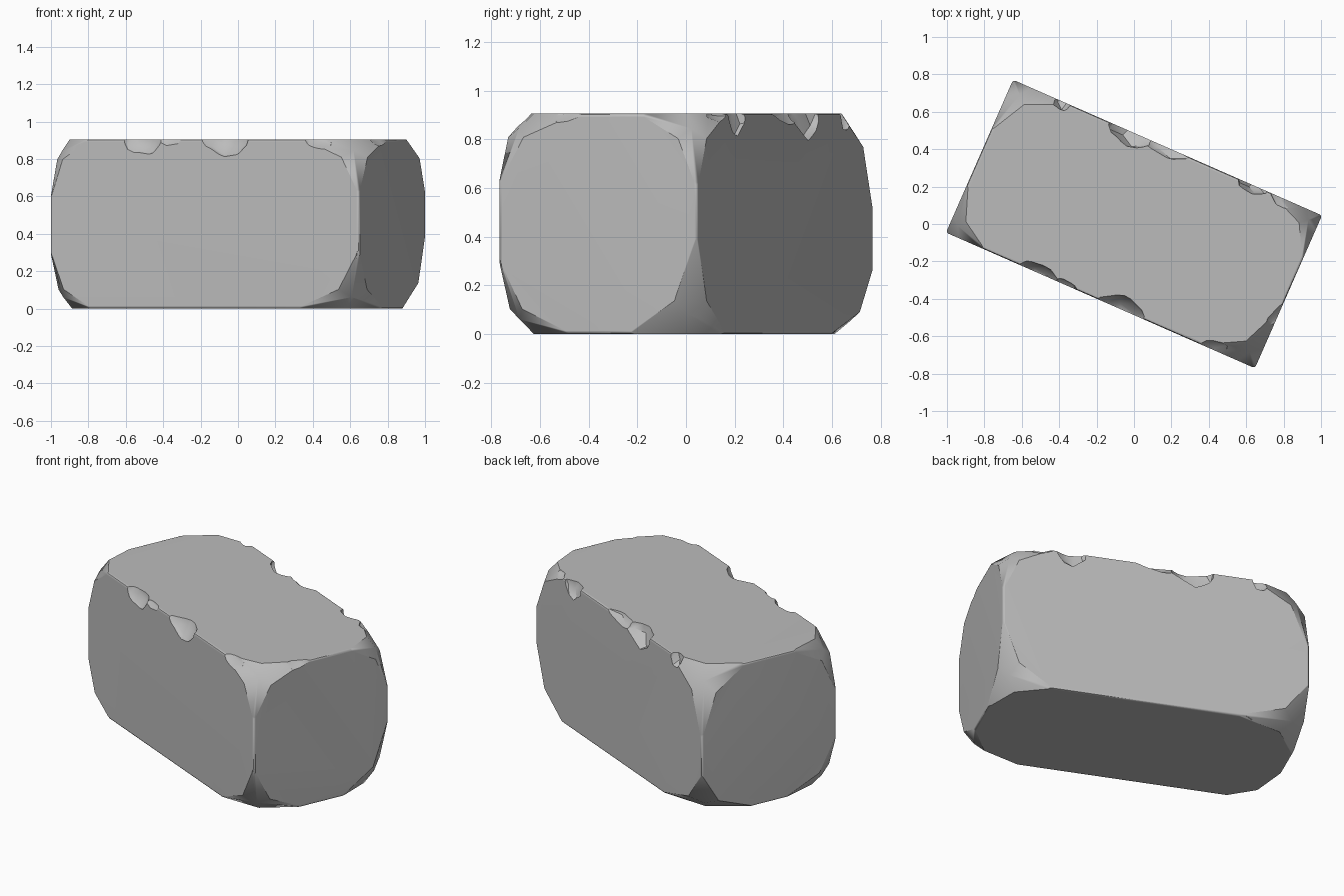
import bpy, bmesh, math, random
from mathutils import Vector, Matrix

random.seed(4)
if "Cube" in bpy.data.objects:
    bpy.data.objects.remove(bpy.data.objects["Cube"])

U, V, H = 0.902, 0.446, 0.905      # half length, half depth, height
HZ = H / 2
TURN = Matrix.Translation((0, 0, HZ)) @ Matrix.Rotation(math.radians(-23.7), 4, "Z")

stone = bpy.data.materials.new("grey stone")
stone.use_nodes = True
stone.diffuse_color = (0.5, 0.5, 0.5, 1)
stone.node_tree.nodes["Principled BSDF"].inputs["Base Color"].default_value = (0.5, 0.5, 0.5, 1)


def make_object(name, bm):
    mesh = bpy.data.meshes.new(name)
    bm.to_mesh(mesh)
    bm.free()
    obj = bpy.data.objects.new(name, mesh)
    bpy.context.collection.objects.link(obj)
    return obj


def slice_off(bm, corner, signs, reach):
    """Cut a corner along the plane that meets its three edges at the given reach."""
    normal = Vector([s / r for s, r in zip(signs, reach)])
    point = corner - Vector((signs[0] * reach[0], 0, 0))
    geom = bm.verts[:] + bm.edges[:] + bm.faces[:]
    cut = bmesh.ops.bisect_plane(bm, geom=geom, dist=1e-5, plane_co=point,
                                 plane_no=normal.normalized(), clear_outer=True)
    rim = [e for e in cut["geom_cut"] if isinstance(e, bmesh.types.BMEdge)]
    if rim:
        bmesh.ops.edgenet_fill(bm, edges=rim)


# Block with narrow worn edges
bm = bmesh.new()
bmesh.ops.create_cube(bm, size=2, matrix=Matrix.Diagonal((U, V, HZ, 1)))
bmesh.ops.bevel(bm, geom=bm.edges[:], offset=0.014, segments=2, profile=0.5, affect="EDGES")

# Broken corners: direction signs and reach along each edge
corners = [
    ((-1, -1, 1), (0.13, 0.17, 0.19)), ((-1, 1, 1), (0.19, 0.17, 0.24)),
    ((1, 1, 1), (0.17, 0.15, 0.18)), ((1, -1, 1), (0.18, 0.20, 0.17)),
    ((-1, -1, -1), (0.14, 0.20, 0.18)), ((-1, 1, -1), (0.25, 0.20, 0.16)),
    ((1, 1, -1), (0.17, 0.18, 0.24)), ((1, -1, -1), (0.21, 0.19, 0.18)),
]
for signs, reach in corners:
    corner = Vector((signs[0] * U, signs[1] * V, signs[2] * HZ))
    slice_off(bm, corner, signs, reach)
    for axis in range(3):
        facet = [r * (1.75 if i == axis else 0.84) for i, r in enumerate(reach)]
        slice_off(bm, corner, signs, facet)
bmesh.ops.recalc_face_normals(bm, faces=bm.faces[:])
block = make_object("stone_block", bm)
block.data.materials.append(stone)

# Chips knocked from the edges: position, half size
chips = [
    ((-0.37, -V - 0.02, HZ + 0.02), (0.13, 0.08, 0.11)),
    ((-0.20, -V - 0.03, HZ + 0.02), (0.12, 0.06, 0.06)),
    ((0.13, -V - 0.03, HZ + 0.03), (0.16, 0.12, 0.14)),
    ((0.68, -V - 0.02, HZ + 0.02), (0.12, 0.08, 0.08)),
    ((-0.22, V + 0.03, HZ + 0.03), (0.15, 0.12, 0.14)),
    ((-0.02, V + 0.03, HZ + 0.03), (0.20, 0.09, 0.08)),
    ((0.50, V + 0.02, HZ + 0.03), (0.10, 0.07, 0.13)),
    ((0.68, V + 0.02, HZ + 0.02), (0.10, 0.07, 0.06)),
    ((-0.62, V + 0.02, HZ + 0.02), (0.07, 0.07, 0.10)),
    ((U + 0.02, -0.18, HZ + 0.02), (0.07, 0.12, 0.06)),
    ((-0.60, V + 0.02, -HZ - 0.02), (0.10, 0.06, 0.06)),
    ((U + 0.02, -V - 0.02, -0.25), (0.06, 0.06, 0.15)),
    ((-U - 0.02, V + 0.02, 0.20), (0.05, 0.06, 0.10)),
]
for place, size in chips:
    bm = bmesh.new()
    bmesh.ops.create_icosphere(bm, subdivisions=2, radius=1)
    for v in bm.verts:
        v.co *= random.uniform(0.85, 1.1)
    bm.transform(Matrix.Translation(place) @ Matrix.Diagonal((*size, 1)))
    cutter = make_object("chip_cutter", bm)
    cutter.hide_render = True
    mod = block.modifiers.new("chip", "BOOLEAN")
    mod.operation, mod.object, mod.solver = "DIFFERENCE", cutter, "EXACT"

# Bake the chips into the block, then drop the cutters
bpy.context.view_layer.update()
baked = bpy.data.meshes.new_from_object(block.evaluated_get(bpy.context.evaluated_depsgraph_get()))
for mod in list(block.modifiers):
    cutter = mod.object
    block.modifiers.remove(mod)
    bpy.data.objects.remove(cutter)
block.data = baked
baked.materials.clear()
baked.materials.append(stone)
for face in baked.polygons:
    face.material_index = 0

# Turn the block and stand it on the ground
baked.transform(TURN)
bpy.ops.object.select_all(action="DESELECT")
block.select_set(True)
bpy.context.view_layer.objects.active = block
bpy.ops.object.shade_smooth_by_angle(angle=math.radians(35))
normals = block.modifiers.new("even_shading", "WEIGHTED_NORMAL")
normals.keep_sharp = True
